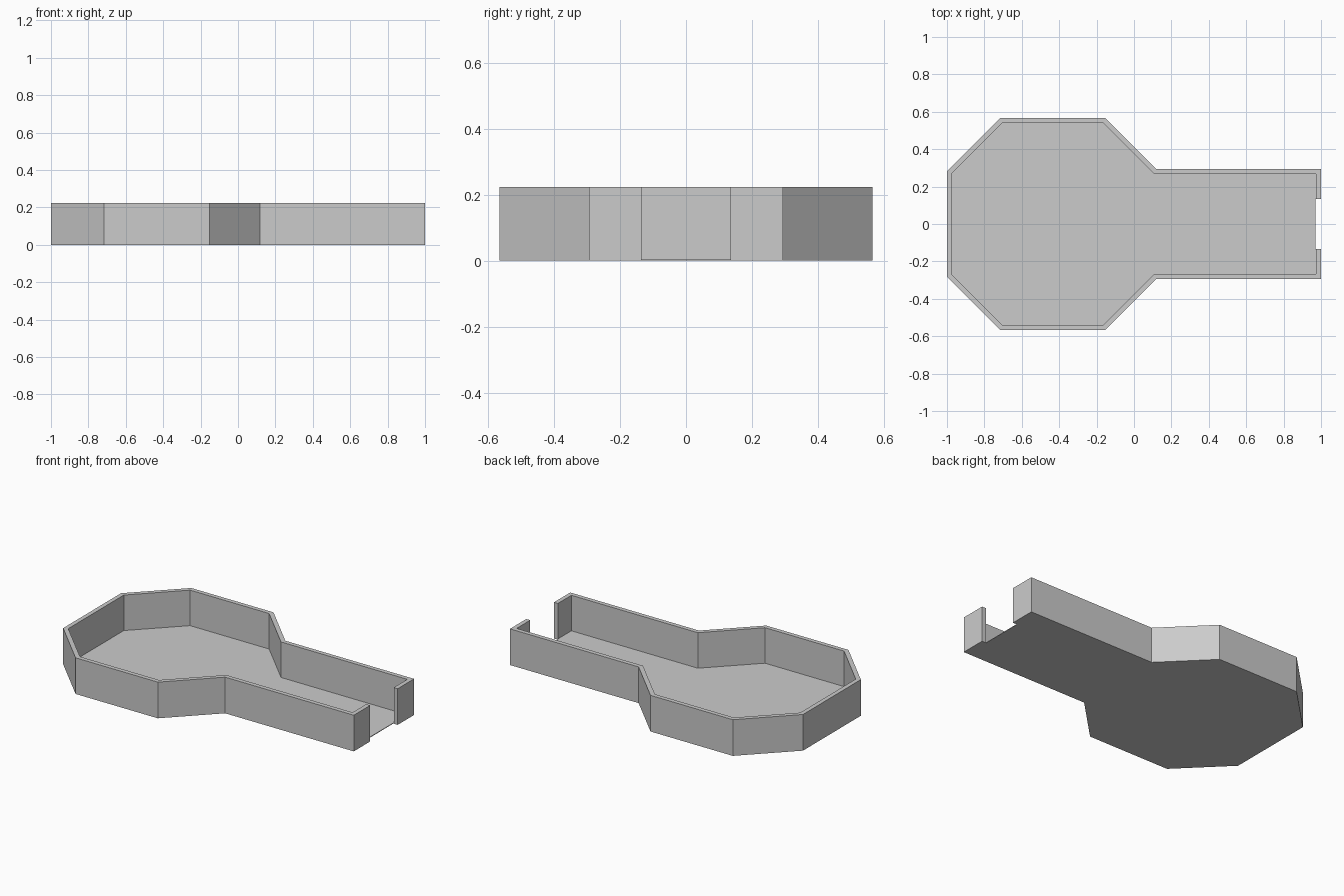
import bpy, bmesh, math

if "Cube" in bpy.data.objects:
    bpy.data.objects.remove(bpy.data.objects["Cube"])

HEIGHT, WALL, FLOOR = 0.224, 0.027, 0.004
GAP_HALF, GAP_X = 0.135, 0.97


def outline(t):
    """Half profile of the octagon plus corridor inset by t, mirrored across y."""
    k = t * math.tan(math.pi / 8)
    half = [(-1 + t, 0.283 - k), (-0.717 + k, 0.566 - t), (-0.153 - k, 0.566 - t),
            (0.118 - k, 0.295 - t), (1 - t, 0.295 - t)]
    return half + [(x, -y) for x, y in reversed(half)]


def prism(name, pts, z0, z1):
    bm = bmesh.new()
    face = bm.faces.new([bm.verts.new((x, y, z0)) for x, y in pts])
    ext = bmesh.ops.extrude_face_region(bm, geom=[face])
    for v in ext["geom"]:
        if isinstance(v, bmesh.types.BMVert):
            v.co.z = z1
    bmesh.ops.recalc_face_normals(bm, faces=bm.faces)
    mesh = bpy.data.meshes.new(name)
    bm.to_mesh(mesh)
    bm.free()
    ob = bpy.data.objects.new(name, mesh)
    bpy.context.collection.objects.link(ob)
    return ob


def cut(target, cutter):
    mod = target.modifiers.new(cutter.name, "BOOLEAN")
    mod.operation, mod.solver, mod.object = "DIFFERENCE", "EXACT", cutter
    cutter.hide_render = True
    cutter.display_type = "WIRE"
    cutter.hide_set(True)


# Room shell: floor and perimeter walls
room = prism("room_shell", outline(0), 0, HEIGHT)

# Open interior above the thin floor
cut(room, prism("interior_cutter", outline(WALL), FLOOR, HEIGHT + 0.2))

# Doorway at the end of the corridor, through wall and floor edge
g = GAP_HALF
cut(room, prism("doorway_cutter", [(GAP_X, g), (GAP_X, -g), (1.1, -g), (1.1, g)], -0.1, HEIGHT + 0.3))
